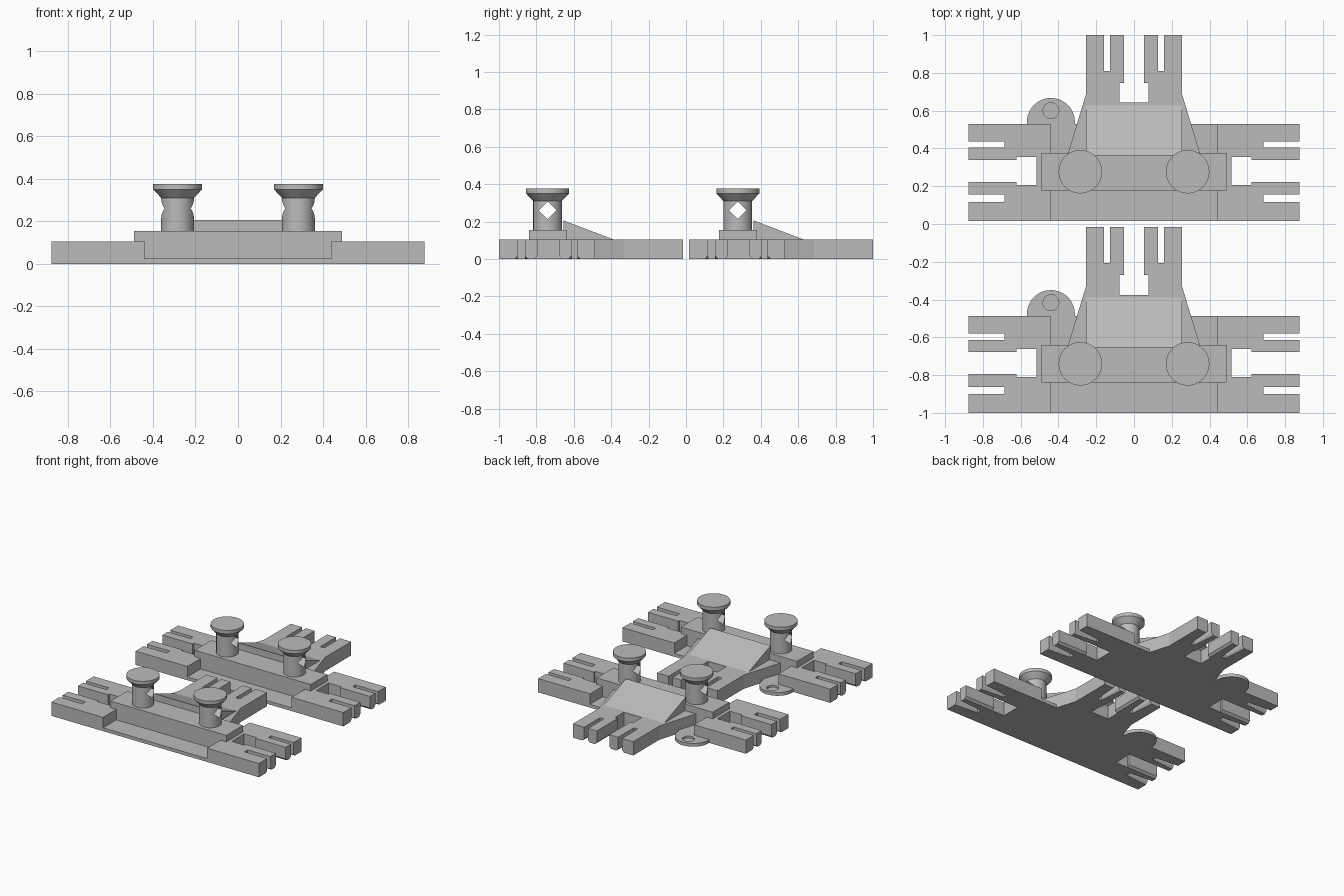
import bpy, bmesh, math

if "Cube" in bpy.data.objects:
    bpy.data.objects.remove(bpy.data.objects["Cube"])

OFFSETS = (-1.0, 0.017)      # front edge of each of the two units
H = 0.105                    # base thickness

gray = bpy.data.materials.new("plain_gray")
gray.diffuse_color = (0.5, 0.5, 0.5, 1)
gray.use_nodes = True
gray.node_tree.nodes["Principled BSDF"].inputs["Base Color"].default_value = gray.diffuse_color


def finish(bm, name, smooth=False):
    bmesh.ops.recalc_face_normals(bm, faces=bm.faces)
    me = bpy.data.meshes.new(name)
    bm.to_mesh(me)
    bm.free()
    ob = bpy.data.objects.new(name, me)
    bpy.context.collection.objects.link(ob)
    me.materials.append(gray)
    if smooth:
        bpy.ops.object.select_all(action='DESELECT')
        bpy.context.view_layer.objects.active = ob
        ob.select_set(True)
        bpy.ops.object.shade_smooth_by_angle(angle=math.radians(35))
    return ob


def prism(name, pts, a, b, axis='z', chamfer=None, smooth=False):
    """Extrude an outline from a to b: (x,y) along z, (x,z) along y, (y,z) along x."""
    place = {'z': lambda p: (p[0], p[1], a),
             'y': lambda p: (p[0], a, p[1]),
             'x': lambda p: (a, p[0], p[1])}[axis]
    bm = bmesh.new()
    f = bm.faces.new([bm.verts.new(place(p)) for p in pts])
    geo = bmesh.ops.extrude_face_region(bm, geom=[f])['geom']
    vec = [b - a if axis == c else 0 for c in 'xyz']
    bmesh.ops.translate(bm, vec=vec, verts=[v for v in geo if isinstance(v, bmesh.types.BMVert)])
    if chamfer:
        edges = [e for e in bm.edges
                 if all(abs(v.co.z) < 1e-5 for v in e.verts) and chamfer(*[v.co for v in e.verts])]
        bmesh.ops.bevel(bm, geom=edges, offset=0.016, segments=1, affect='EDGES')
    return finish(bm, name, smooth)


def lathe(name, profile, x, y, n=48):
    """Revolve an (r, z) profile around a vertical axis."""
    bm = bmesh.new()
    rings = []
    for r, z in profile:
        rings.append([bm.verts.new((x + r * math.cos(2 * math.pi * i / n),
                                    y + r * math.sin(2 * math.pi * i / n), z)) for i in range(n)])
    for lo, hi in zip(rings, rings[1:]):
        for i in range(n):
            j = (i + 1) % n
            bm.faces.new((lo[i], lo[j], hi[j], hi[i]))
    bm.faces.new(rings[0])
    bm.faces.new(rings[-1])
    return finish(bm, name)


def cut(ob, cutter):
    mod = ob.modifiers.new("cut", 'BOOLEAN')
    mod.object = cutter
    mod.operation = 'DIFFERENCE'
    mod.solver = 'EXACT'
    bpy.ops.object.select_all(action='DESELECT')
    bpy.context.view_layer.objects.active = ob
    ob.select_set(True)
    bpy.ops.object.modifier_apply(modifier=mod.name)
    bpy.data.objects.remove(cutter)
    bpy.ops.object.shade_smooth_by_angle(angle=math.radians(30))


# Half outline of a forked arm end, then of the rear tongue
ARM = [(.44, 0), (.877, 0), (.877, .1), (.685, .1), (.685, .138), (.877, .138), (.877, .206),
       (.622, .206), (.622, .19), (.515, .19), (.515, .339), (.622, .339), (.622, .323),
       (.877, .323), (.877, .387), (.685, .387), (.685, .419), (.877, .419), (.877, .513), (.44, .513)]
TONGUE = [(.35, .355), (.255, .668), (.255, .983), (.16, .983), (.16, .793), (.127, .793),
          (.127, .983), (.053, .983), (.053, .73), (.076, .73), (.076, .625)]


def arm_edge(a, b):
    return abs(a.y - b.y) < 1e-5 and min(abs(a.x), abs(b.x)) > .6 and abs(a.x - b.x) > .1


def tongue_edge(a, b):
    return abs(a.x - b.x) < 1e-5 and abs(a.y - b.y) > .1 and abs(a.x) < .2


def build_unit():
    parts = []
    for s in (-1, 1):
        parts.append(prism("forked_arm", [(s * x, y) for x, y in ARM], 0, H, chamfer=arm_edge))

        # Bollard with a flared cap and a diamond hole through the shaft
        cx, cy = s * .284, .26
        post = lathe("bollard", [(.077, .14), (.077, .31), (.115, .35), (.115, .376)], cx, cy)
        hole = prism("hole_cutter", [(cy - .047, .26), (cy, .213), (cy + .047, .26), (cy, .307)],
                     cx - .2, cx + .2, 'x')
        cut(post, hole)
        parts.append(post)

    # Thin centre plate and the raised block, which overhangs the arms
    parts.append(prism("centre_plate", [(-.44, 0), (.44, 0), (.44, .513), (-.44, .513)], 0, .025))
    parts.append(prism("raised_block", [(-.44, .02), (.44, .02), (.44, H), (.49, H), (.49, .155),
                                        (-.49, .155), (-.49, H), (-.44, H)], .16, .36, 'y'))

    # Rear tongue and the wedge running down onto it
    outline = TONGUE + [(-x, y) for x, y in reversed(TONGUE)]
    parts.append(prism("rear_tongue", outline, 0, H, chamfer=tongue_edge))
    parts.append(prism("wedge", [(.345, .1), (.345, .206), (.61, H), (.61, .1)], -.255, .255, 'x'))

    # Rounded tab with a shallow round socket
    arc = [(-.44 + .127 * math.cos(math.pi * i / 24), .523 + .127 * math.sin(math.pi * i / 24))
           for i in range(25)]
    tab = prism("round_tab", [(-.313, .5)] + arc + [(-.567, .5)], 0, .025)
    cut(tab, lathe("socket_cutter", [(.042, .01), (.042, .06)], -.44, .583, 32))
    parts.append(tab)
    return parts


for off in OFFSETS:
    for part in build_unit():
        part.location.y = off
